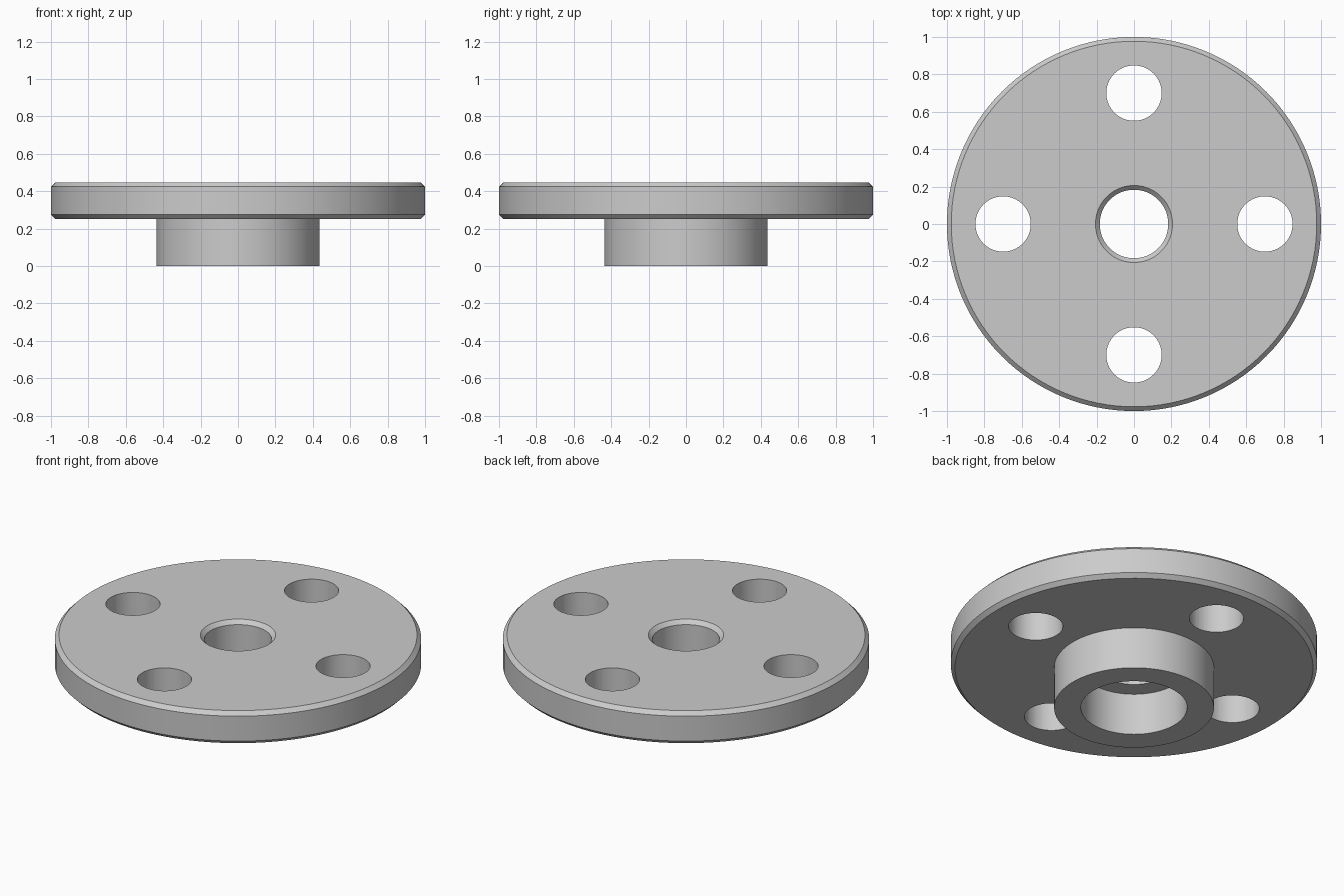
import bpy, bmesh, math
from mathutils import Matrix

cube = bpy.data.objects.get("Cube")
if cube:
    bpy.data.objects.remove(cube, do_unlink=True)

SEGMENTS = 128
DISC_R, HUB_R, BORE_R, COUNTERBORE_R = 1.0, 0.436, 0.183, 0.29
DISC_Z, TOP_Z, CHAMFER = 0.252, 0.448, 0.023
BOLT_R, BOLT_CIRCLE = 0.148, 0.7

steel = bpy.data.materials.new("light grey metal")
steel.use_nodes = True
steel.diffuse_color = (0.6, 0.6, 0.6, 1)
steel.node_tree.nodes["Principled BSDF"].inputs["Base Color"].default_value = (0.6, 0.6, 0.6, 1)


def make_object(name, bm):
    bmesh.ops.recalc_face_normals(bm, faces=bm.faces)
    mesh = bpy.data.meshes.new(name)
    bm.to_mesh(mesh)
    bm.free()
    mesh.materials.append(steel)
    obj = bpy.data.objects.new(name, mesh)
    bpy.context.collection.objects.link(obj)
    return obj


def lathe(name, profile):
    """Revolve a closed (radius, height) profile around z."""
    bm = bmesh.new()
    verts = [bm.verts.new((r, 0, z)) for r, z in profile]
    edges = [bm.edges.new((v, verts[i - 1])) for i, v in enumerate(verts)]
    bmesh.ops.spin(bm, geom=verts + edges, axis=(0, 0, 1), cent=(0, 0, 0),
                   angle=math.tau, steps=SEGMENTS, use_merge=True)
    bmesh.ops.remove_doubles(bm, verts=bm.verts, dist=1e-5)
    return make_object(name, bm)


# Flanged disc with hub, bore and counterbore in one section
flange = lathe("flange", [
    (COUNTERBORE_R, 0), (HUB_R, 0), (HUB_R, DISC_Z),
    (DISC_R - CHAMFER, DISC_Z), (DISC_R, DISC_Z + CHAMFER),
    (DISC_R, TOP_Z - CHAMFER), (DISC_R - CHAMFER, TOP_Z),
    (BORE_R + CHAMFER, TOP_Z), (BORE_R, TOP_Z - CHAMFER),
    (BORE_R, DISC_Z), (COUNTERBORE_R, DISC_Z),
])

# Four bolt holes
bm = bmesh.new()
for i in range(4):
    a = i * math.pi / 2
    place = Matrix.Translation((BOLT_CIRCLE * math.cos(a), BOLT_CIRCLE * math.sin(a), TOP_Z))
    bmesh.ops.create_cone(bm, cap_ends=True, segments=64, radius1=BOLT_R,
                          radius2=BOLT_R, depth=1, matrix=place)
cutter = make_object("bolt_hole_cutter", bm)
cutter.hide_render = True

cut = flange.modifiers.new("bolt holes", "BOOLEAN")
cut.operation = "DIFFERENCE"
cut.solver = "EXACT"
cut.object = cutter

bpy.ops.object.select_all(action="DESELECT")
flange.select_set(True)
bpy.context.view_layer.objects.active = flange
bpy.ops.object.modifier_apply(modifier=cut.name)
bpy.data.objects.remove(cutter, do_unlink=True)
bpy.ops.object.shade_smooth_by_angle(angle=math.radians(30))
